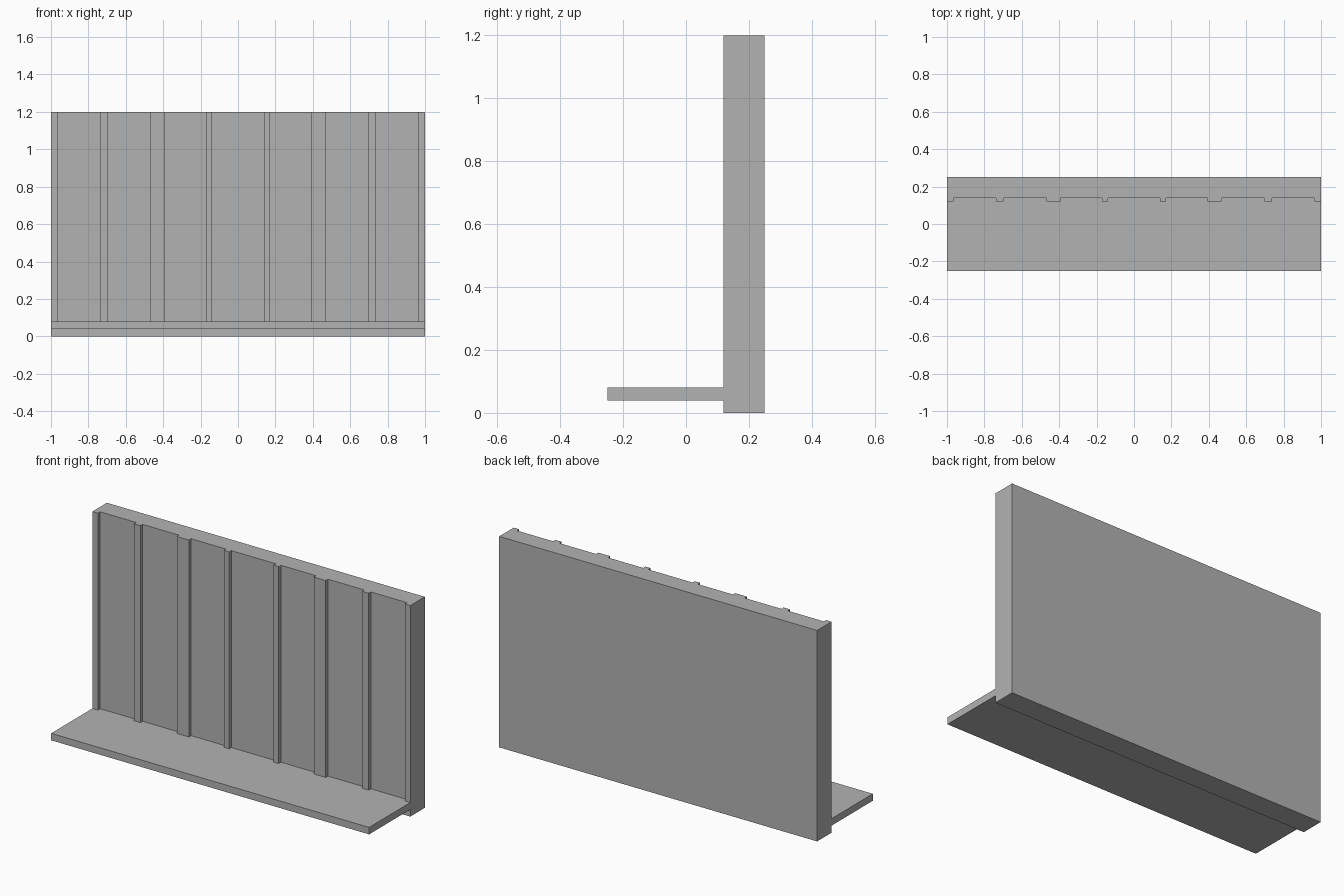
import bpy
import bmesh

cube = bpy.data.objects.get("Cube")
if cube:
    bpy.data.objects.remove(cube, do_unlink=True)

# Single plain grey
GREY = (0.45, 0.45, 0.45, 1.0)
grey = bpy.data.materials.new("plain_grey")
grey.use_nodes = True
grey.diffuse_color = GREY
bsdf = next(n for n in grey.node_tree.nodes if n.type == 'BSDF_PRINCIPLED')
bsdf.inputs["Base Color"].default_value = GREY

BACK, PANEL, RIB = 0.25, 0.14, 0.12
HEIGHT = 1.2


def extrude_plan(name, outline, z0, z1):
    """Extrude a plan outline of (x, y) points from z0 to z1."""
    bm = bmesh.new()
    base = bm.faces.new([bm.verts.new((x, y, z0)) for x, y in outline])
    top = bmesh.ops.extrude_face_region(bm, geom=[base])["geom"]
    moved = [v for v in top if isinstance(v, bmesh.types.BMVert)]
    bmesh.ops.translate(bm, verts=moved, vec=(0, 0, z1 - z0))
    bmesh.ops.recalc_face_normals(bm, faces=bm.faces)
    mesh = bpy.data.meshes.new(name)
    bm.to_mesh(mesh)
    bm.free()
    mesh.materials.append(grey)
    obj = bpy.data.objects.new(name, mesh)
    bpy.context.collection.objects.link(obj)
    return obj


def rectangle(y0, y1):
    return [(-1, y0), (1, y0), (1, y1), (-1, y1)]


# Wall with raised vertical ribs: narrow, wide, medium and an end post
ribs = [(0.14, 0.172), (0.393, 0.468), (0.698, 0.738), (0.966, 1.0)]
half = []
for a, b in ribs:
    half += [(a, PANEL), (a, RIB), (b, RIB), (b, PANEL)]
half[-1] = (1.0, BACK)
mirrored = [(-x, y) for x, y in reversed(half)]
wall = extrude_plan("ribbed_wall", mirrored + half, 0, HEIGHT)

# Ledge in front of the wall and the board below it
ledge = extrude_plan("front_ledge", rectangle(-0.25, PANEL + 0.01), 0.04, 0.08)
kick = extrude_plan("kick_board", rectangle(RIB, PANEL + 0.01), 0, 0.04)
